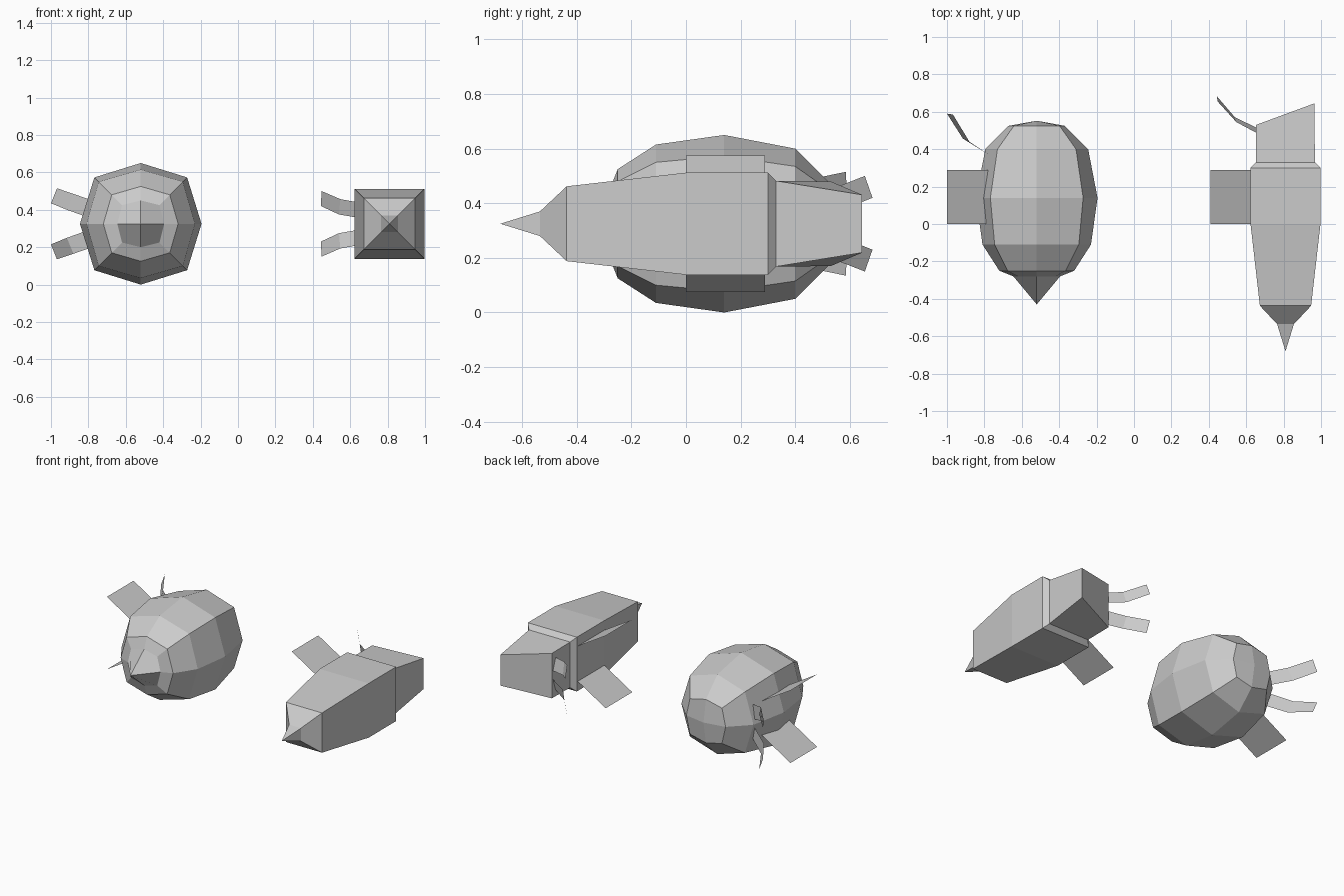
import bpy, bmesh
from mathutils import Vector

if "Cube" in bpy.data.objects:
    bpy.data.objects.remove(bpy.data.objects["Cube"])

ZC = 0.325  # height of both body axes


def finish(name, bm):
    bmesh.ops.recalc_face_normals(bm, faces=bm.faces[:])
    me = bpy.data.meshes.new(name)
    bm.to_mesh(me)
    bm.free()
    ob = bpy.data.objects.new(name, me)
    bpy.context.collection.objects.link(ob)
    return ob


def loft(bm, rings, closed=True):
    """Skin consecutive point lists with quads."""
    vs = [[bm.verts.new(p) for p in r] for r in rings]
    n = len(vs[0])
    for a, b in zip(vs, vs[1:]):
        for i in range(n if closed else n - 1):
            j = (i + 1) % n
            bm.faces.new((a[i], a[j], b[j], b[i]))
    return vs


def octagon(cx, y, mid, cor):
    pts = [(mid, 0), (cor, cor), (0, mid), (-cor, cor),
           (-mid, 0), (-cor, -cor), (0, -mid), (cor, -cor)]
    return [(cx + x, y, ZC + z) for x, z in pts]


def square(cx, y, h):
    return [(cx + x * h, y, ZC + z * h) for x, z in ((1, 1), (-1, 1), (-1, -1), (1, -1))]


def strips(name, stations):
    """A thin ribbon and its copy mirrored below the body axis."""
    bm = bmesh.new()
    for s in (1, -1):
        loft(bm, [[(x, y, ZC + s * (z - ZC)) for x, y, z in pair] for pair in stations], False)
    me = finish(name, bm)
    return me


# Round body: eight-sided rings along y, with quad fans for beak and tail end
bm = bmesh.new()
profile = [(-0.28, 0.125, 0.10), (-0.25, 0.20, 0.155), (-0.11, 0.29, 0.225),
           (0.14, 0.325, 0.248), (0.40, 0.275, 0.21), (0.525, 0.15, 0.122)]
vs = loft(bm, [octagon(-0.52, *p) for p in profile])
for ring, y in ((vs[0], -0.43), (vs[-1], 0.552)):
    pole = bm.verts.new((-0.52, y, ZC))
    for i in range(0, 8, 2):
        bm.faces.new((pole, ring[i], ring[i + 1], ring[(i + 2) % 8]))
finish("round_body", bm)

# Square body: tapering box with pointed nose and slanted tail end
bm = bmesh.new()
rings = [square(0.81, y, h) for y, h in
         ((-0.535, 0.045), (-0.437, 0.137), (0.0, 0.187), (0.30, 0.187), (0.33, 0.157))]
rings.append([(0.965, 0.645, ZC + 0.106), (0.653, 0.53, ZC + 0.155),
              (0.653, 0.53, ZC - 0.155), (0.965, 0.645, ZC - 0.106)])
vs = loft(bm, rings)
tip = bm.verts.new((0.81, -0.68, ZC))
for i in range(4):
    bm.faces.new((tip, vs[0][i], vs[0][(i + 1) % 4]))
bm.faces.new(vs[-1])
finish("square_body", bm)

# Flat side fins, one tilted up and one tilted down on each body
for name, x in (("round_body_fins", -1.0), ("square_body_fins", 0.41)):
    strips(name, [[(x, 0.0, 0.575), (x, 0.29, 0.575)],
                  [(x + 0.24, 0.0, 0.43), (x + 0.24, 0.29, 0.43)]])

# Bent rear feelers
strips("round_body_feelers", [[(-1.0, 0.59, 0.435), (-0.968, 0.585, 0.515)],
                              [(-0.915, 0.457, 0.40), (-0.88, 0.44, 0.485)],
                              [(-0.775, 0.37, 0.35), (-0.765, 0.363, 0.445)]])
strips("square_body_feelers", [[(0.443, 0.683, 0.42), (0.447, 0.655, 0.50)],
                               [(0.54, 0.57, 0.375), (0.547, 0.545, 0.457)],
                               [(0.655, 0.515, 0.355), (0.655, 0.487, 0.437)]])
